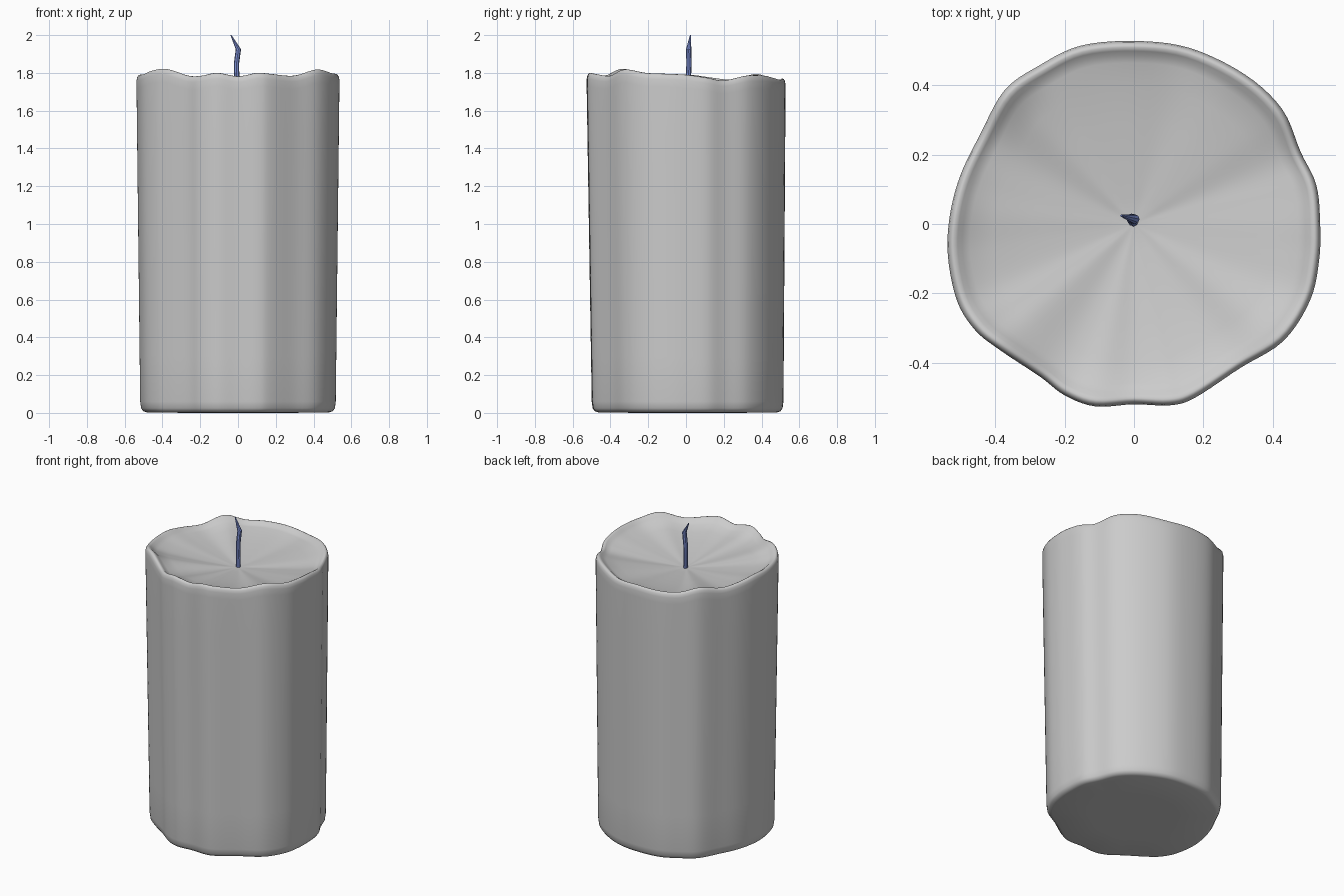
import bpy, bmesh, math
from mathutils import Vector

if "Cube" in bpy.data.objects:
    bpy.data.objects.remove(bpy.data.objects["Cube"])

# Wax outline seen from above, counter-clockwise: x, y, rim height
OUTLINE = [Vector(p) for p in (
    (.536, 0, 1.79), (.525, .112, 1.775), (.48, .207, 1.76), (.427, .33, 1.785),
    (.32, .43, 1.785), (.16, .507, 1.765), (0, .527, 1.77), (-.155, .513, 1.765),
    (-.27, .458, 1.765), (-.372, .386, 1.795), (-.444, .256, 1.765), (-.5, .14, 1.775),
    (-.53, .026, 1.79), (-.536, -.09, 1.79), (-.51, -.22, 1.795), (-.458, -.305, 1.815),
    (-.386, -.363, 1.82), (-.27, -.44, 1.785), (-.2, -.493, 1.785), (-.112, -.525, 1.8),
    (0, -.519, 1.782), (.104, -.522, 1.8), (.176, -.5, 1.795), (.305, -.415, 1.785),
    (.43, -.337, 1.818), (.507, -.22, 1.80), (.533, -.104, 1.795))]
DISH = 1.69


def smooth_loop(pts, steps):
    """Closed Catmull-Rom curve through pts."""
    out, n = [], len(pts)
    for i in range(n):
        a, b, c, d = (pts[(i + k) % n] for k in (-1, 0, 1, 2))
        for s in range(steps):
            t = s / steps
            out.append(0.5 * (2 * b + (c - a) * t + (2 * a - 5 * b + 4 * c - d) * t ** 2
                              + (3 * b - a - 3 * c + d) * t ** 3))
    return out


def skin(name, rings, bottom, top):
    """Bridge rings of points and close both ends with a fan."""
    bm = bmesh.new()
    loops = [[bm.verts.new(p) for p in r] for r in rings]
    n = len(loops[0])
    for lo, hi in zip(loops, loops[1:]):
        for i in range(n):
            j = (i + 1) % n
            bm.faces.new((lo[i], lo[j], hi[j], hi[i]))
    b, t = bm.verts.new(bottom), bm.verts.new(top)
    for i in range(n):
        j = (i + 1) % n
        bm.faces.new((b, loops[0][j], loops[0][i]))
        bm.faces.new((t, loops[-1][i], loops[-1][j]))
    me = bpy.data.meshes.new(name)
    bm.to_mesh(me)
    bm.free()
    ob = bpy.data.objects.new(name, me)
    bpy.context.collection.objects.link(ob)
    return ob


# Wax body: rounded foot, slightly flared wall, soft lip, shallow dish
outline = smooth_loop(OUTLINE, 5)


def ring(scale, height, shift=0):
    return [(p.x * scale, p.y * scale + shift, height(p.z)) for p in outline]


rings = [ring(s, lambda h, z=z: z, .008) for s, z in
         ((.5, 0), (.9, .003), (.935, .009), (.955, .025), (.964, .06))]
for k in range(1, 7):
    t = k / 7
    rings.append(ring(.964 + .036 * t, lambda h, t=t: .06 + (h - .13) * t, .008 * (1 - t)))
rings += [ring(s, lambda h, d=d: h - d) for s, d in
          ((1, .07), (1, .03), (.993, .012), (.98, .002), (.965, 0), (.945, .006), (.92, .018))]
rings += [ring(s, lambda h, f=f: DISH + (h - DISH) * f) for s, f in
          ((.88, .7), (.75, .52), (.55, .34), (.35, .19), (.15, .07))]
wax = skin("wax_body", rings, (0, .008, 0), (0, 0, DISH))
wax.data.shade_smooth()

# Wick: bent, tapering low-sided cord
path = [(0, .005, 1.66, .014), (-.007, .013, 1.78, .014), (-.008, .016, 1.85, .014),
        (.002, .014, 1.925, .014), (-.037, .024, 2.0, .003)]
wick = skin("wick", [[(x + r * math.cos(a), y + r * math.sin(a), z)
                      for a in (math.tau * i / 8 for i in range(8))]
                     for x, y, z, r in path], path[0][:3], path[-1][:3])
mat = bpy.data.materials.new("wick_blue")
mat.diffuse_color = (.2, .27, .65, 1)
mat.use_nodes = True
mat.node_tree.nodes["Principled BSDF"].inputs["Base Color"].default_value = mat.diffuse_color
wick.data.materials.append(mat)
bpy.context.view_layer.objects.active = wick
wick.select_set(True)
bpy.ops.object.shade_smooth_by_angle(angle=math.radians(30))
